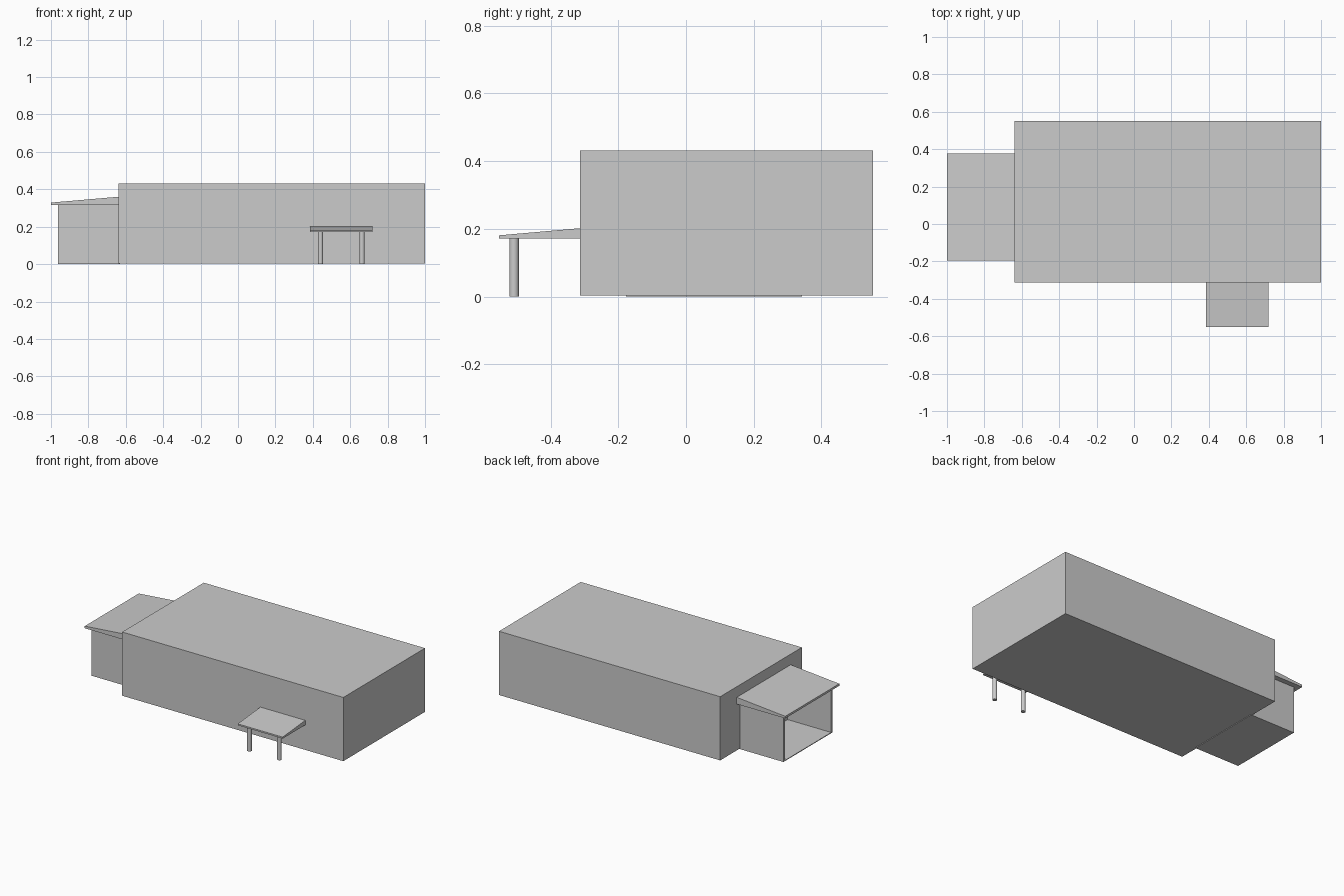
import bpy, bmesh
from mathutils import Vector

if "Cube" in bpy.data.objects:
    bpy.data.objects.remove(bpy.data.objects["Cube"])


def make_object(name, bm):
    bmesh.ops.recalc_face_normals(bm, faces=bm.faces[:])
    mesh = bpy.data.meshes.new(name)
    bm.to_mesh(mesh)
    bm.free()
    obj = bpy.data.objects.new(name, mesh)
    bpy.context.collection.objects.link(obj)
    return obj


def box(name, lo, hi):
    bm = bmesh.new()
    bmesh.ops.create_cube(bm, size=1)
    lo, hi = Vector(lo), Vector(hi)
    for v in bm.verts:
        v.co = (lo + hi) / 2 + v.co * (hi - lo)
    return make_object(name, bm)


def extrude_profile(name, points, offset):
    """Extrude a flat outline along an offset vector into a solid."""
    bm = bmesh.new()
    face = bm.faces.new([bm.verts.new(p) for p in points])
    new = bmesh.ops.extrude_face_region(bm, geom=[face])["geom"]
    verts = [g for g in new if isinstance(g, bmesh.types.BMVert)]
    bmesh.ops.translate(bm, verts=verts, vec=offset)
    return make_object(name, bm)


# Main building
box("main_hall", (-0.64, -0.313, 0.004), (1.0, 0.552, 0.431))

# Side annex: floor and two walls, open at the outer end
X0, X1, Y0, Y1, T = -0.963, -0.63, -0.177, 0.343, 0.015
box("annex_floor", (X0, Y0, 0), (X1, Y1, 0.005))
box("annex_front_wall", (X0, Y0, 0.005), (X1, Y0 + T, 0.315))
box("annex_back_wall", (X0, Y1 - T, 0.005), (X1, Y1, 0.315))

# Sloping annex roof
extrude_profile("annex_roof",
                [(-1, -0.195, 0.315), (-0.64, -0.195, 0.315),
                 (-0.64, -0.195, 0.36), (-1, -0.195, 0.329)],
                (0, 0.572, 0))

# Sloping entrance canopy
extrude_profile("entrance_canopy",
                [(0.385, -0.552, 0.171), (0.385, -0.313, 0.171),
                 (0.385, -0.313, 0.202), (0.385, -0.552, 0.181)],
                (0.333, 0, 0))

# Round canopy posts
for side, x in (("left", 0.441), ("right", 0.663)):
    bpy.ops.mesh.primitive_cylinder_add(vertices=32, radius=0.014, depth=0.171,
                                        location=(x, -0.508, 0.0855))
    bpy.context.object.name = f"{side}_canopy_post"
    bpy.ops.object.shade_smooth_by_angle()
